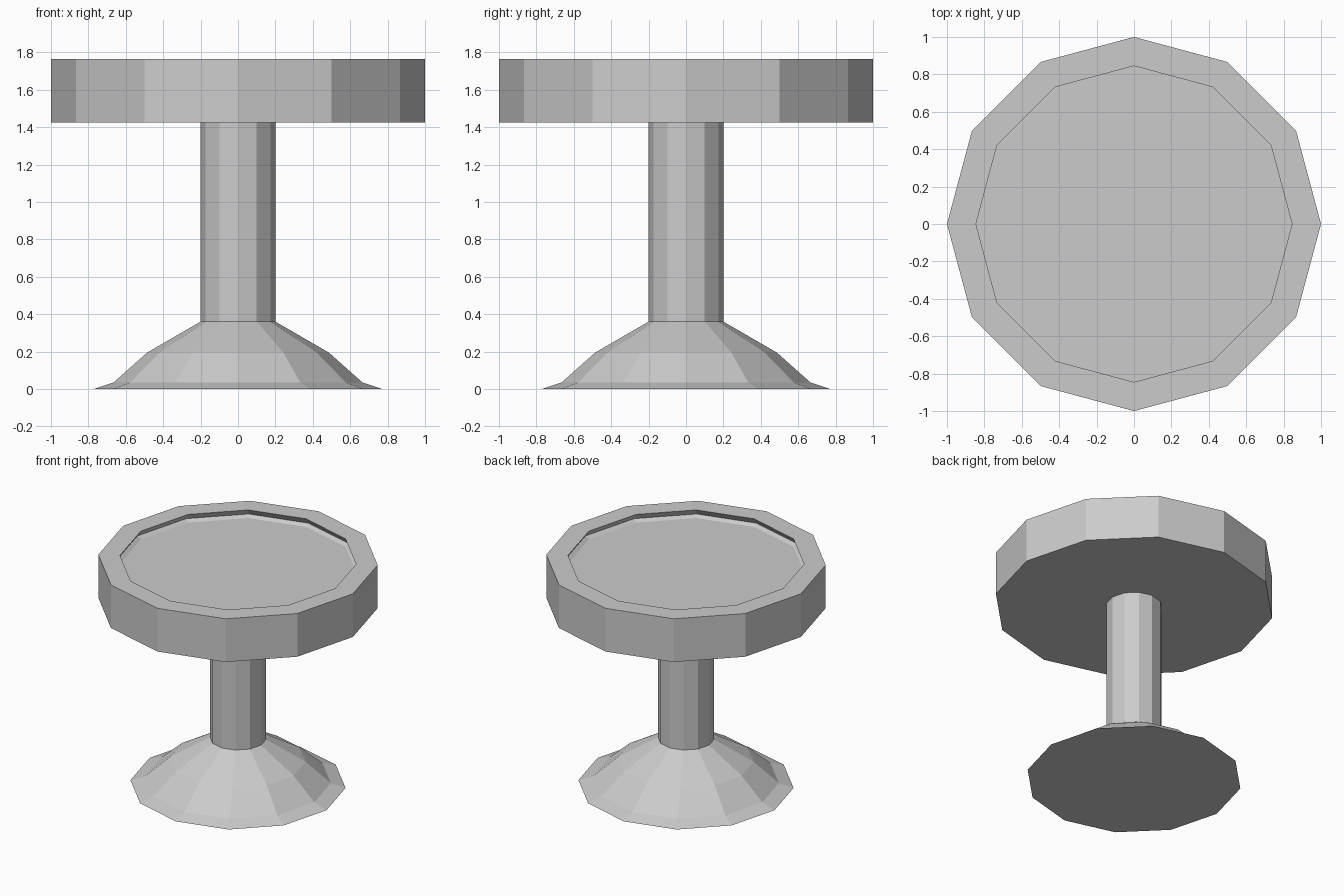
import bpy, math

if "Cube" in bpy.data.objects:
    bpy.data.objects.remove(bpy.data.objects["Cube"])

SIDES = 12


def lathe(name, profile, cap_start=False, cap_end=False):
    """Turn a list of (radius, height) points into a faceted round part."""
    verts = [(r * math.cos(2 * math.pi * i / SIDES),
              r * math.sin(2 * math.pi * i / SIDES), z)
             for r, z in profile for i in range(SIDES)]
    faces = []
    for k in range(len(profile) - 1):
        a, b = k * SIDES, (k + 1) * SIDES
        for i in range(SIDES):
            j = (i + 1) % SIDES
            faces.append((a + i, a + j, b + j, b + i))
    if cap_start:
        faces.append(tuple(reversed(range(SIDES))))
    if cap_end:
        last = (len(profile) - 1) * SIDES
        faces.append(tuple(range(last, last + SIDES)))
    mesh = bpy.data.meshes.new(name)
    mesh.from_pydata(verts, [], faces)
    mesh.update()
    obj = bpy.data.objects.new(name, mesh)
    bpy.context.collection.objects.link(obj)
    return obj


# Flared foot
lathe("base", [(0.77, 0), (0.665, 0.035), (0.485, 0.195), (0.2, 0.36)],
      cap_start=True)

# Straight post
lathe("column", [(0.2, 0.36), (0.2, 1.425)])

# Round top with a recessed seat and a small groove under the rim
lathe("seat_top", [(1, 1.425), (1, 1.765), (0.845, 1.765),
                   (0.875, 1.719), (0.845, 1.701)],
      cap_start=True, cap_end=True)
